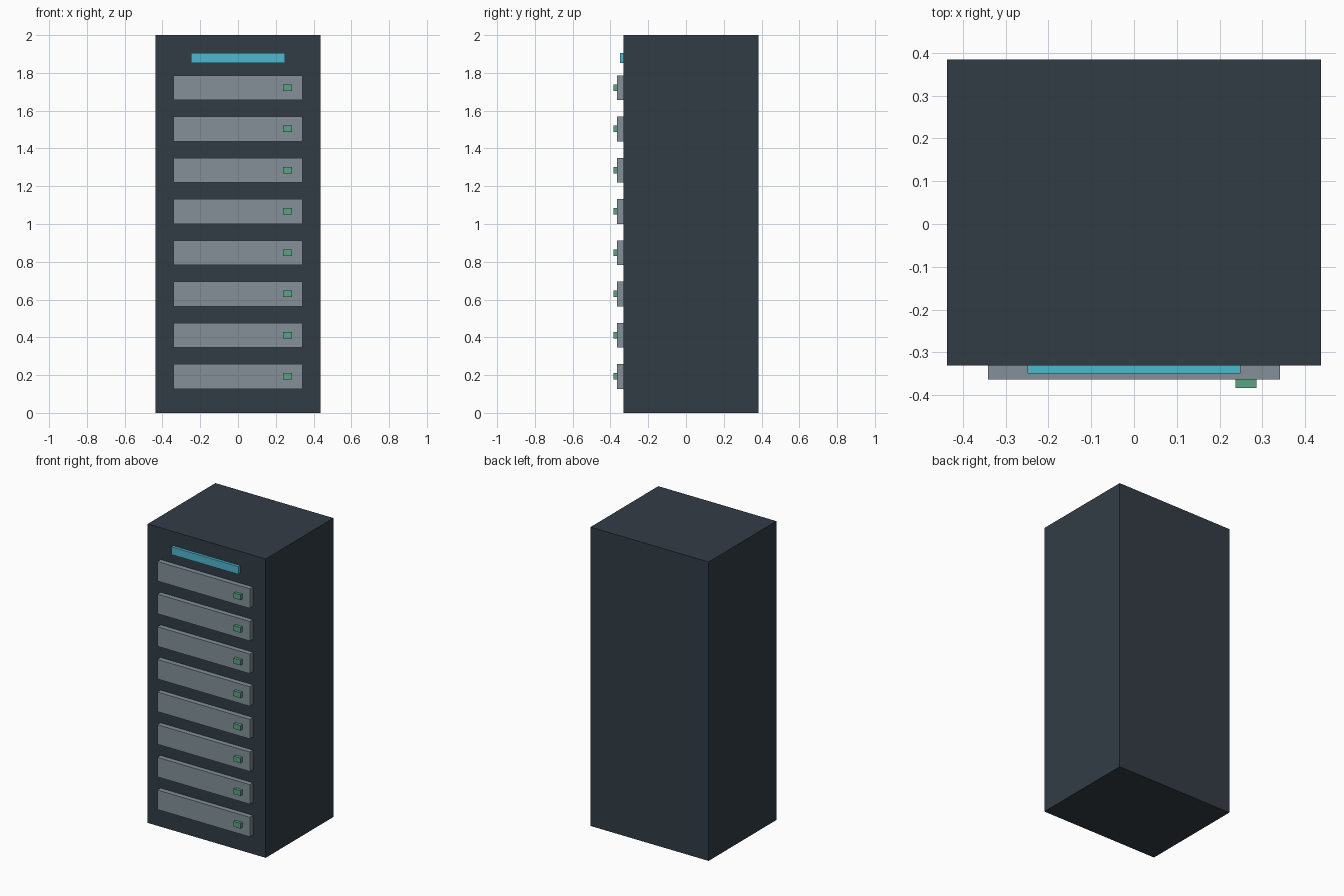
import bpy

if "Cube" in bpy.data.objects:
    bpy.data.objects.remove(bpy.data.objects["Cube"])


def material(name, rgb):
    # sRGB 0-255 to linear diffuse colour
    m = bpy.data.materials.new(name)
    m.diffuse_color = [(c / 255) ** 2.2 for c in rgb] + [1.0]
    m.use_nodes = True
    m.node_tree.nodes["Principled BSDF"].inputs["Base Color"].default_value = m.diffuse_color
    return m


def box(name, x, y, z, mat):
    # Box from (min, max) ranges on each axis
    bpy.ops.mesh.primitive_cube_add(size=1, location=[(a + b) / 2 for a, b in (x, y, z)])
    ob = bpy.context.object
    ob.name = name
    ob.scale = [b - a for a, b in (x, y, z)]
    bpy.ops.object.transform_apply(location=False, rotation=False, scale=True)
    ob.data.materials.append(mat)
    return ob


dark = material("dark_metal", (54, 63, 71))
grey = material("drawer_grey", (130, 143, 150))
cyan = material("display_cyan", (80, 182, 205))
green = material("light_green", (90, 162, 130))

FRONT = -0.331   # cabinet front plane
PANEL = -0.364   # drawer front plane

# Cabinet
box("cabinet", (-0.437, 0.437), (FRONT, 0.385), (0, 2), dark)

# Display strip
box("display_strip", (-0.249, 0.249), (-0.35, FRONT + 0.01), (1.853, 1.905), cyan)

# Eight drawer units, each with a status light
for i in range(8):
    z = 0.193 + i * 0.2184
    box(f"drawer_unit_{i + 1}", (-0.342, 0.342), (PANEL, FRONT + 0.01),
        (z - 0.0655, z + 0.0655), grey)
    box(f"status_light_{i + 1}", (0.237, 0.287), (-0.384, PANEL + 0.005),
        (z - 0.0175, z + 0.0175), green)
